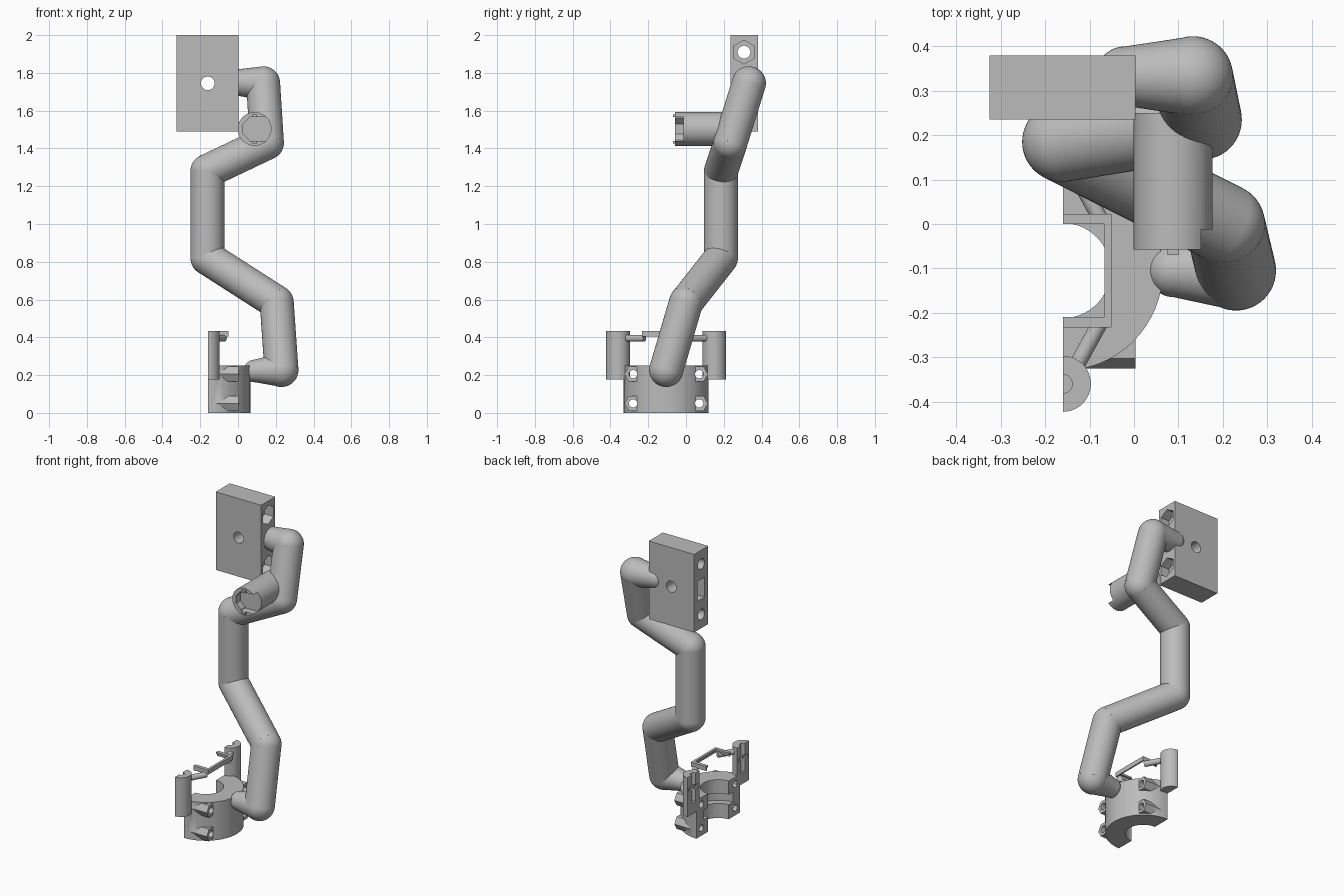
import bpy, bmesh, math
from mathutils import Vector, Matrix

if "Cube" in bpy.data.objects:
    bpy.data.objects.remove(bpy.data.objects["Cube"])

grey = bpy.data.materials.new("plain grey")
grey.diffuse_color = (0.5, 0.5, 0.5, 1)
grey.use_nodes = True
grey.node_tree.nodes["Principled BSDF"].inputs["Base Color"].default_value = grey.diffuse_color


def finish(name, bm, smooth=True):
    bmesh.ops.recalc_face_normals(bm, faces=bm.faces)
    me = bpy.data.meshes.new(name)
    bm.to_mesh(me)
    bm.free()
    me.materials.append(grey)
    ob = bpy.data.objects.new(name, me)
    bpy.context.collection.objects.link(ob)
    if smooth:
        shade(ob)
    return ob


def shade(ob):
    bpy.ops.object.select_all(action='DESELECT')
    ob.select_set(True)
    bpy.context.view_layer.objects.active = ob
    bpy.ops.object.shade_smooth_by_angle(angle=math.radians(35))


def add_cone(bm, a, b, r1, r2, n=48, turn=0):
    a, b = Vector(a), Vector(b)
    d = b - a
    m = (Matrix.Translation((a + b) / 2) @ d.to_track_quat('Z', 'Y').to_matrix().to_4x4()
         @ Matrix.Rotation(turn, 4, 'Z'))
    bmesh.ops.create_cone(bm, cap_ends=True, segments=n, radius1=r1, radius2=r2,
                          depth=d.length, matrix=m)


def rod(name, a, b, r, n=48, turn=0):
    bm = bmesh.new()
    add_cone(bm, a, b, r, r, n, turn)
    return finish(name, bm)


def box(name, lo, hi):
    bm = bmesh.new()
    lo, hi = Vector(lo), Vector(hi)
    bmesh.ops.create_cube(bm, size=1, matrix=Matrix.Translation((lo + hi) / 2)
                          @ Matrix.Diagonal((hi - lo).to_4d()))
    return finish(name, bm, False)


def hexagon(name, a, b, r, point_up):
    # hexagonal prism along x, with a corner towards z or towards y
    bm = bmesh.new()
    ring = []
    for p in (a, b):
        ring.append([bm.verts.new((p[0], p[1] + r * math.cos(t), p[2] + r * math.sin(t)))
                     for t in [math.pi / 3 * i + (math.pi / 6 if point_up else 0) for i in range(6)]])
    bm.faces.new(ring[0])
    bm.faces.new(ring[1])
    for i in range(6):
        j = (i + 1) % 6
        bm.faces.new((ring[0][i], ring[0][j], ring[1][j], ring[1][i]))
    return finish(name, bm, False)


def combine(ob, tools, op='DIFFERENCE'):
    for t in tools:
        m = ob.modifiers.new("cut", 'BOOLEAN')
        m.operation, m.solver, m.object = op, 'EXACT', t
        bpy.context.view_layer.update()
        me = bpy.data.meshes.new_from_object(ob.evaluated_get(bpy.context.evaluated_depsgraph_get()))
        ob.modifiers.clear()
        ob.data = me
        bpy.data.objects.remove(t)
    shade(ob)


# bent arm: tapered stubs at both ends, round elbows between
path = [((0.09, -0.105, 0.222), 0.06), ((0.23, -0.105, 0.227), 0.09),
        ((0.205, 0.0, 0.585), 0.09), ((-0.162, 0.185, 0.82), 0.09),
        ((-0.162, 0.185, 1.28), 0.09), ((0.153, 0.235, 1.43), 0.09),
        ((0.133, 0.333, 1.745), 0.09), ((-0.02, 0.333, 1.75), 0.067)]
for i, ((a, ra), (b, rb)) in enumerate(zip(path, path[1:])):
    bm = bmesh.new()
    add_cone(bm, a, b, ra, rb)
    finish("arm_segment_%d" % (i + 1), bm)
for i, (p, r) in enumerate(path):
    bm = bmesh.new()
    bmesh.ops.create_uvsphere(bm, u_segments=48, v_segments=24, radius=r * 0.999,
                              matrix=Matrix.Translation(p))
    finish("arm_elbow_%d" % (i + 1), bm)

# top mounting block with bolt holes, nut pockets and a side slot
block = box("mounting_block", (-0.325, 0.235, 1.49), (0.003, 0.38, 2.0))
cuts = [rod("c", (-0.16, 0.1, 1.745), (-0.16, 0.5, 1.745), 0.036),
        box("c", (-0.4, 0.272, 1.68), (-0.22, 0.343, 1.81))]
for z in (1.91, 1.58):
    cuts += [rod("c", (-0.5, 0.307, z), (0.2, 0.307, z), 0.034),
             hexagon("c", (-0.06, 0.307, z), (0.1, 0.307, z), 0.063, True)]
combine(block, cuts)

# forward facing socket with a shaped recess and clip slots
cx, cz = 0.088, 1.503
socket = rod("socket", (cx, -0.057, cz), (cx, 0.25, cz), 0.089)
combine(socket, [box("c", (0.155, -0.1, 1.4), (0.3, -0.012, 1.6)),
                 rod("c", (cx, -0.1, cz), (cx, -0.012, cz), 0.066, 8, math.pi / 8),
                 box("c", (0.06, -0.1, 1.44), (0.2, -0.012, 1.566))])
for z0, z1 in ((1.425, 1.44), (1.566, 1.581)):
    box("socket_clip", (0.075, -0.07, z0), (0.1, -0.012, z1))

# half ring clamp with bolt bosses and an inner groove
ax, ay = -0.16, -0.105
clamp = rod("clamp", (ax, ay, 0), (ax, ay, 0.25), 0.225, 64)
bosses, holes = [], []
for y in (ay - 0.175, ay + 0.175):
    for z in (0.05, 0.205):
        bosses.append(hexagon("c", (-0.13, y, z), (0.003, y, z), 0.046, False))
        holes.append(rod("c", (-0.3, y, z), (0.1, y, z), 0.022, 24))
combine(clamp, bosses, 'UNION')
combine(clamp, [rod("c", (ax, ay, -0.1), (ax, ay, 0.4), 0.107, 64),
                rod("c", (ax, ay, 0.095), (ax, ay, 0.16), 0.15, 64),
                box("c", (-0.6, -0.6, -0.1), (ax, 0.4, 0.5))] + holes)

# pair of half round posts with a slotted flat back, and struts to the frame
for s, side in ((-1, "front"), (1, "back")):
    y = ay + s * 0.255
    post = rod(side + "_post", (ax, y, 0.177), (ax, y, 0.433), 0.063)
    combine(post, [box("c", (-0.4, y - 0.2, 0), (ax, y + 0.2, 0.6)),
                   rod("c", (ax, y, 0.25), (ax, y, 0.6), 0.021, 24),
                   box("c", (-0.2, y - 0.045, 0.33), (-0.145, y + 0.045, 0.355))])
    rod(side + "_strut", (-0.13, ay + s * 0.215, 0.395), (-0.075, ay + s * 0.115, 0.395), 0.018, 24)
    # side bar of the frame, angle section
    for w0, w1, z0, z1, n in ((0.105, 0.128, 0.422, 0.434, "top"), (0.118, 0.128, 0.405, 0.424, "rim")):
        ya, yb = sorted((ay + s * w0, ay + s * w1))
        box(side + "_frame_bar_" + n, (ax, ya, z0), (-0.052, yb, z1))
box("frame_crossbar_top", (-0.067, ay - 0.127, 0.4222), (-0.051, ay + 0.127, 0.4342))
box("frame_crossbar_rim", (-0.06, ay - 0.127, 0.4052), (-0.051, ay + 0.127, 0.4242))
